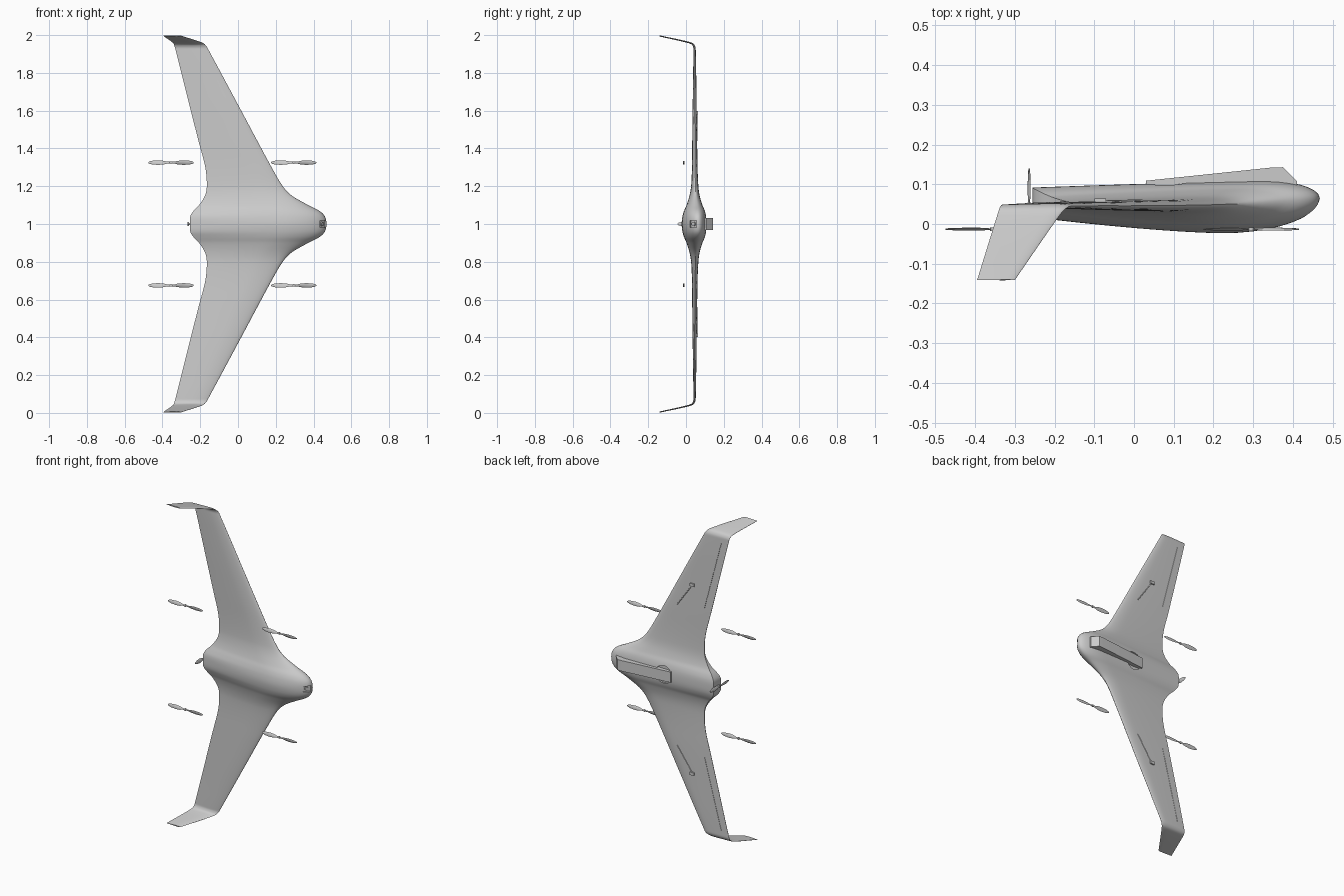
import bpy, bmesh, math
from mathutils import Vector, Matrix

if "Cube" in bpy.data.objects:
    bpy.data.objects.remove(bpy.data.objects["Cube"])

# Span stations: s, lead x, trail x, lead y, trail y, back depth, front depth,
# back tail ratio, front tail ratio, roll angle of the section
KEYS = [
    (0.00, .468, -.255, .065, .055, .046, .085, .80, .45, 0),
    (0.04, .460, -.253, .064, .055, .044, .080, .78, .45, 0),
    (0.07, .430, -.235, .062, .055, .039, .070, .65, .38, 0),
    (0.10, .372, -.206, .058, .054, .030, .054, .45, .30, 0),
    (0.15, .285, -.175, .052, .053, .020, .034, .25, .20, 0),
    (0.20, .237, -.165, .050, .053, .015, .024, .12, .12, 0),
    (0.30, .178, -.173, .048, .053, .012, .018, .08, .08, 0),
    (0.42, .113, -.204, .047, .053, .011, .016, .08, .08, 0),
    (0.60, .017, -.250, .046, .052, .009, .013, .08, .08, 0),
    (0.92, -.155, -.330, .045, .048, .006, .007, .10, .10, 5),
    (0.945, -.170, -.337, .040, .043, .005, .006, .12, .12, 35),
    (0.960, -.190, -.345, .018, .020, .004, .004, .15, .15, 70),
    (0.996, -.300, -.395, -.141, -.141, .003, .003, .20, .20, 77),
]


def station(s):
    """Smoothly interpolated section values at span s."""
    n = len(KEYS)

    def slope(i, k):
        if i == 0:
            return 0.0
        a, b = KEYS[i - 1], KEYS[min(i + 1, n - 1)]
        return (b[k] - a[k]) / (b[0] - a[0])
    i = max(j for j in range(n - 1) if KEYS[j][0] <= s + 1e-9)
    a, b = KEYS[i], KEYS[i + 1]
    h = b[0] - a[0]
    t = (s - a[0]) / h
    return [(2*t**3 - 3*t*t + 1) * a[k] + (t**3 - 2*t*t + t) * h * slope(i, k)
            + (3*t*t - 2*t**3) * b[k] + (t**3 - t*t) * h * slope(i + 1, k)
            for k in range(1, 10)]


def bulge(u, peak, tail):
    if u < peak:
        return math.sqrt(max(0, 1 - (1 - u / peak) ** 2))
    return 1 - (1 - tail) * ((u - peak) / (1 - peak)) ** 1.4


def skin(u, s, back):
    """Point on the skin; u runs from leading to trailing edge."""
    le, te, yl, yt, up, lo, ru, rl, ang = station(s)
    t = up * bulge(u, .2, ru) if back else -lo * bulge(u, .33, rl)
    a = math.radians(ang)
    return Vector((le + (te - le) * u, yl + (yt - yl) * u + t * math.cos(a),
                   s + t * math.sin(a)))


def back_point(x, s):
    le, te = station(s)[:2]
    return skin((x - le) / (te - le), s, True)


def finish(name, bm, loc=(0, 0, 0), mirror=False, angle=35):
    bmesh.ops.recalc_face_normals(bm, faces=bm.faces)
    me = bpy.data.meshes.new(name)
    bm.to_mesh(me)
    bm.free()
    ob = bpy.data.objects.new(name, me)
    ob.location = loc
    bpy.context.collection.objects.link(ob)
    bpy.ops.object.select_all(action='DESELECT')
    ob.select_set(True)
    bpy.context.view_layer.objects.active = ob
    if mirror:
        m = ob.modifiers.new("Mirror", 'MIRROR')
        m.use_axis = (False, False, True)
        bpy.ops.object.modifier_apply(modifier=m.name)
    bpy.ops.object.shade_smooth_by_angle(angle=math.radians(angle))
    return ob


def loft(bm, rings, caps):
    vs = [[bm.verts.new(p) for p in r] for r in rings]
    n = len(vs[0])
    for a, b in zip(vs, vs[1:]):
        for i in range(n):
            bm.faces.new((a[i], a[(i + 1) % n], b[(i + 1) % n], b[i]))
    for i in caps:
        bm.faces.new(vs[i])


def rod(bm, a, b, r, sides=8):
    d = b - a
    rot = d.to_track_quat('Z', 'Y').to_matrix().to_4x4()
    bmesh.ops.create_cone(bm, cap_ends=True, segments=sides, radius1=r, radius2=r,
                          depth=d.length, matrix=Matrix.Translation((a + b) / 2) @ rot)


def box(bm, c, size, rz=0.0):
    bmesh.ops.create_cube(bm, size=1, matrix=Matrix.Translation(c)
                          @ Matrix.Rotation(rz, 4, 'Z') @ Matrix.Diagonal((*size, 1)))


# Blended body, wings and winglets in one skin
spans = [a[0] + (b[0] - a[0]) * k / 4 for a, b in zip(KEYS, KEYS[1:]) for k in range(4)]
spans.append(KEYS[-1][0])
us = [(i / 18) ** 1.8 for i in range(19)]
bm = bmesh.new()
loft(bm, [[skin(u, s, True) for u in reversed(us)] + [skin(u, s, False) for u in us[1:]]
          for s in spans], [-1])
for v in bm.verts:
    if abs(v.co.z) < 1e-6:
        v.co.z = 0
airframe = finish("blended_wing_body", bm, (0, 0, 1), mirror=True)

# Recesses: nose camera window and round hatch behind the spine
bm = bmesh.new()
box(bm, (.452, .036, 0), (.022, .046, .036), math.radians(-40))
window = finish("window_cutter", bm, (0, 0, 1))
bm = bmesh.new()
rod(bm, Vector((.085, .088, 0)), Vector((.085, .16, 0)), .055, 32)
hatch = finish("hatch_cutter", bm, (0, 0, 1))
for cutter in (window, hatch):
    bpy.context.view_layer.objects.active = airframe
    m = airframe.modifiers.new("Cut", 'BOOLEAN')
    m.operation, m.solver, m.object = 'DIFFERENCE', 'EXACT', cutter
    bpy.ops.object.modifier_apply(modifier=m.name)
    bpy.data.objects.remove(cutter)
bpy.ops.object.select_all(action='DESELECT')
airframe.select_set(True)
bpy.ops.object.shade_smooth_by_angle(angle=math.radians(35))

# Camera lens inside the nose window
bm = bmesh.new()
rod(bm, Vector((.438, .046, 0)), Vector((.449, .038, 0)), .011, 20)
finish("nose_camera_lens", bm, (0, 0, 1))

# Ramped spine on the back of the body
outline = [(.03, .092), (.03, .109), (.345, .142), (.375, .143), (.41, .108), (.41, .085)]
bm = bmesh.new()
loft(bm, [[(x, y, z) for x, y in outline] for z in (-.033, .033)], [0, -1])
finish("back_spine", bm, (0, 0, 1))

# Sensor rods and their blocks on the back of each wing
bm = bmesh.new()
p, q = back_point(-.085, .59), back_point(.02, .44)
rod(bm, p, q, .003)
box(bm, p + Vector((0, .002, 0)), (.028, .012, .018))
finish("wing_sensors", bm, (0, 0, 1), mirror=True)

# Elevon hinge lines
bm = bmesh.new()
h = [back_point(-.165 - .115 * k / 6, .46 + .44 * k / 6) for k in range(7)]
for a, b in zip(h, h[1:]):
    rod(bm, a, b, .0015, 6)
finish("elevon_hinges", bm, (0, 0, 1), mirror=True)


# Two-bladed propellers: thin twisted blades through a narrow hub
def propeller(name, loc, radius, turn=0.0):
    bm = bmesh.new()
    half = [(1, .004), (.95, .013), (.8, .021), (.55, .025), (.3, .020), (.15, .010), (.05, .010)]
    stations = [(-r, c) for r, c in half] + [(r, c) for r, c in reversed(half)]
    rings = []
    for r, chord in stations:
        twist = math.copysign(math.radians(26 - 18 * abs(r)), r) * min(1, abs(r) / .2)
        rot = Matrix.Rotation(twist, 3, 'X')
        rings.append([rot @ Vector((0, .0022 * math.sin(a), chord / 2 * math.cos(a)))
                      + Vector((r * radius, 0, 0))
                      for a in (k * math.pi / 4 for k in range(8))])
    loft(bm, rings, [0, -1])
    rod(bm, Vector((0, -.004, 0)), Vector((0, .004, 0)), .007, 12)
    ob = finish(name, bm, loc)
    ob.rotation_euler.z = turn


for side, z in (("upper", 1.325), ("lower", .675)):
    for end, x in (("nose", .295), ("tail", -.355)):
        propeller(f"{side}_{end}_lift_propeller", (x, -.013, z), .12)
propeller("pusher_propeller", (-.264, .0475, 1), .0925, math.pi / 2)

# Shaft joining the pusher propeller to the tail
bm = bmesh.new()
rod(bm, Vector((-.266, .0475, 0)), Vector((-.24, .0475, 0)), .006, 12)
finish("pusher_shaft", bm, (0, 0, 1))
